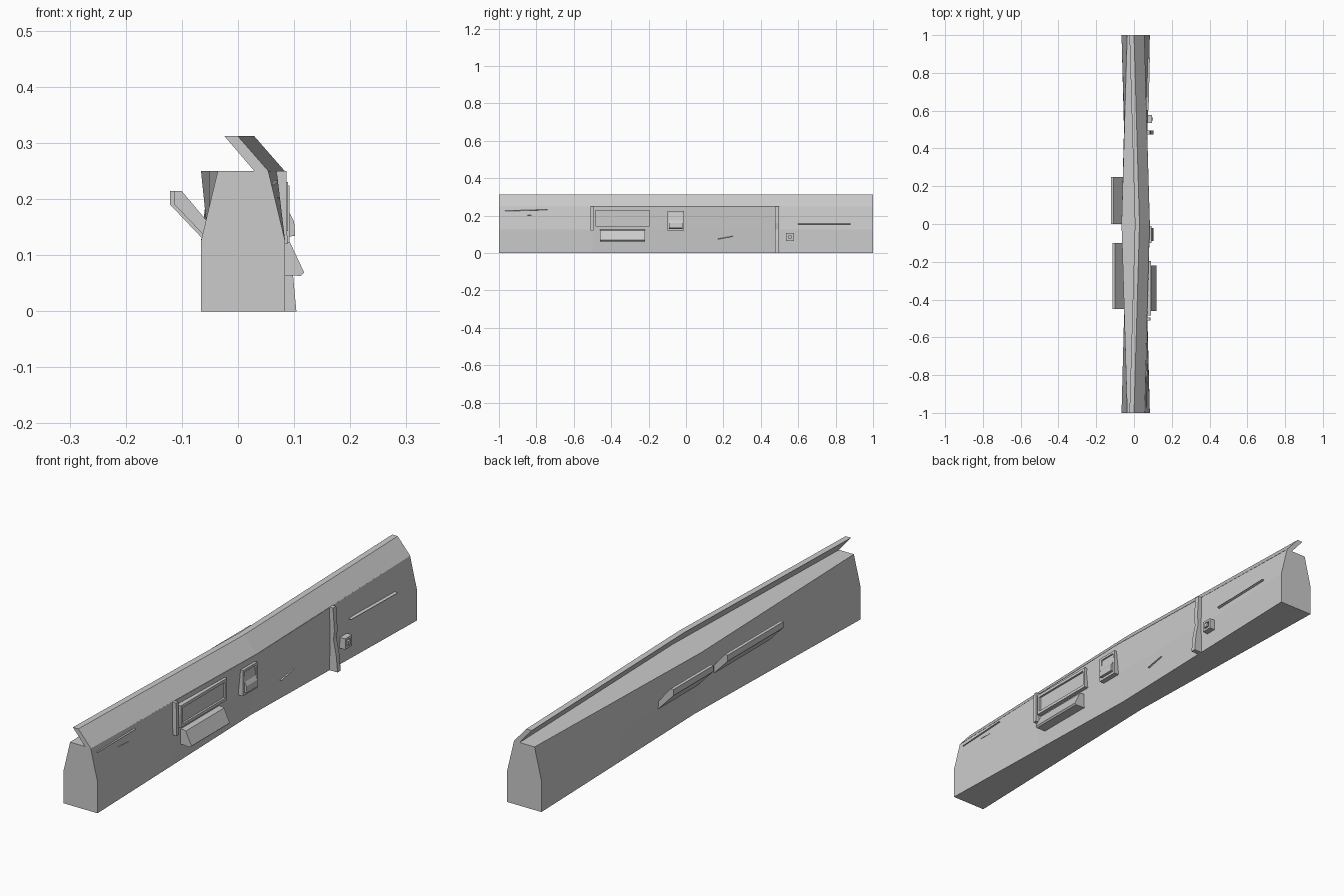
import bpy, bmesh

if "Cube" in bpy.data.objects:
    bpy.data.objects.remove(bpy.data.objects["Cube"])


def loft(name, sections):
    """Solid skinned through a list of (y, [(x, z), ...]) sections."""
    bm = bmesh.new()
    rings = [[bm.verts.new((x, y, z)) for x, z in pts] for y, pts in sections]
    n = len(rings[0])
    for a, b in zip(rings, rings[1:]):
        for i in range(n):
            j = (i + 1) % n
            bm.faces.new((a[i], a[j], b[j], b[i]))
    bm.faces.new(rings[0])
    bm.faces.new(rings[-1])
    bmesh.ops.recalc_face_normals(bm, faces=bm.faces)
    me = bpy.data.meshes.new(name)
    bm.to_mesh(me)
    bm.free()
    ob = bpy.data.objects.new(name, me)
    bpy.context.collection.objects.link(ob)
    return ob


def prism(name, y0, y1, pts):
    return loft(name, [(y0, pts), (y1, pts)])


def box(name, x0, x1, y0, y1, z0, z1):
    return prism(name, y0, y1, [(x0, z0), (x1, z0), (x1, z1), (x0, z1)])


def frame(name, x0, x1, y0, y1, z0, z1, t):
    """Rectangular border of bar width t on the right wall."""
    box(name + "_bottom", x0, x1, y0, y1, z0, z0 + t)
    box(name + "_top", x0, x1, y0, y1, z1 - t, z1)
    box(name + "_front", x0, x1, y0, y0 + t, z0 + t, z1 - t)
    box(name + "_back", x0, x1, y1 - t, y1, z0 + t, z1 - t)


# Wall body: wide base at the ends, wide top in the middle
def body_section(base, waist, top, c=0.009):
    half = [(base, 0), (waist, 0.125), (top, 0.25)]
    return [(c + w, z) for w, z in half] + [(c - w, z) for w, z in reversed(half)]


end = body_section(0.075, 0.075, 0.045)
quarter = body_section(0.061, 0.062, 0.06)
middle = body_section(0.047, 0.062, 0.075)
loft("wall_body", [(-1, end), (-0.5, quarter), (0, middle), (0.5, quarter), (1, end)])


# Leaning top flap, bowed outward in the middle
def flap_section(dx):
    return [(x + dx, z) for x, z in
            [(0.030, 0.249), (0.055, 0.249), (0.0, 0.312), (-0.024, 0.312)]]


loft("top_flap", [(-1, flap_section(0)), (0, flap_section(0.029)), (1, flap_section(0))])

# Raised hinged shutters on the left wall
for name, y0, y1, dx in (("front_shutter", -0.45, -0.10, 0.008),
                         ("back_shutter", 0.0, 0.25, 0.0)):
    prism(name, y0, y1, [(x + dx, z) for x, z in
          [(-0.040, 0.105), (-0.040, 0.133), (-0.108, 0.214), (-0.121, 0.214), (-0.121, 0.190)]])

# Long recessed panel, post and awning on the right wall
frame("long_panel_frame", 0.06, 0.089, -0.485, -0.195, 0.143, 0.230, 0.012)
box("long_panel", 0.06, 0.081, -0.475, -0.205, 0.150, 0.222)
prism("panel_post", -0.51, -0.495, [(0.05, 0.12), (0.088, 0.12), (0.086, 0.25), (0.05, 0.25)])
prism("awning", -0.46, -0.22, [(0.06, 0.065), (0.112, 0.063), (0.118, 0.069),
                               (0.093, 0.122), (0.085, 0.125), (0.06, 0.125)])

# Square window with a sloping sill
frame("window_frame", 0.06, 0.092, -0.10, -0.01, 0.122, 0.224, 0.010)
prism("window_pane", -0.09, -0.02, [(0.06, 0.132), (0.102, 0.134), (0.100, 0.160),
                                    (0.092, 0.175), (0.086, 0.214), (0.06, 0.214)])

# Full-height buttress strip
prism("buttress", 0.475, 0.495, [(0.05, 0), (0.104, 0), (0.098, 0.065), (0.086, 0.125),
                                 (0.090, 0.16), (0.084, 0.25), (0.05, 0.25)])

# Small wall box with a raised rim and knob
box("wall_box", 0.06, 0.088, 0.535, 0.578, 0.065, 0.108)
frame("wall_box_rim", 0.06, 0.096, 0.535, 0.578, 0.065, 0.108, 0.009)
box("wall_box_knob", 0.06, 0.100, 0.549, 0.564, 0.078, 0.094)

# Thin ridges and scars on the right wall
for y0, y1, z0, z1, x0, x1 in ((0.60, 0.88, 0.155, 0.155, 0.073, 0.080),
                               (0.17, 0.25, 0.075, 0.090, 0.067, 0.067),
                               (-0.97, -0.74, 0.225, 0.232, 0.061, 0.068),
                               (-0.85, -0.68, 0.203, 0.195, 0.068, 0.070)):
    loft("wall_ridge", [(y, [(x - 0.01, z - 0.004), (x + 0.004, z),
                             (x - 0.01, z + 0.004)])
                        for y, z, x in ((y0, z0, x0), (y1, z1, x1))])
